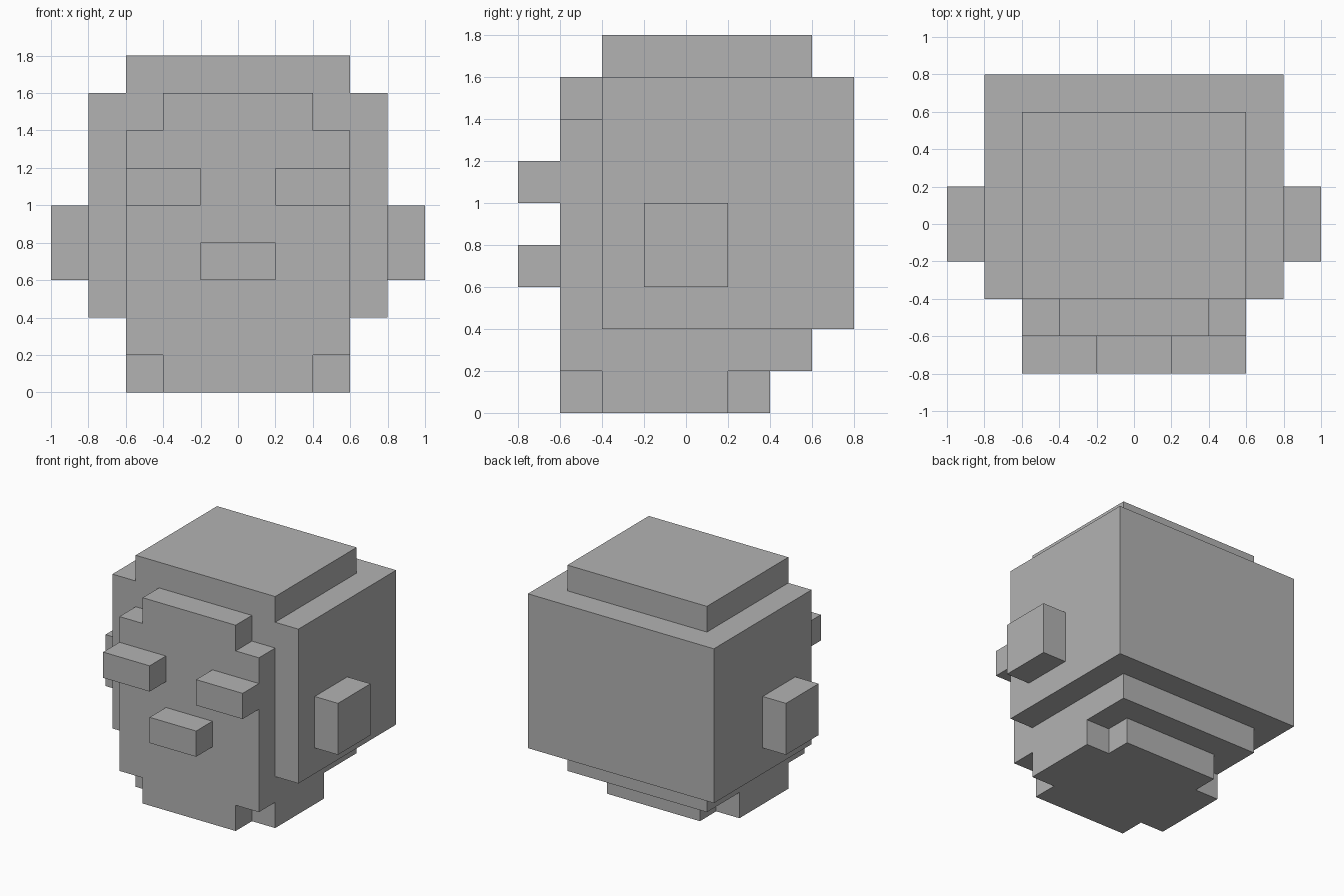
import bpy
import bmesh
from mathutils import Vector

old = bpy.data.objects.get("Cube")
if old:
    bpy.data.objects.remove(old, do_unlink=True)

CELL = 0.2  # edge of one building block

stone = bpy.data.materials.new("plain grey")
stone.use_nodes = True
grey = (0.45, 0.45, 0.45, 1)
stone.diffuse_color = grey
stone.node_tree.nodes["Principled BSDF"].inputs["Base Color"].default_value = grey


def block(x, y, z):
    """All cells inside the given (start, end) ranges, in blocks."""
    return {(i, j, k) for i in range(*x) for j in range(*y) for k in range(*z)}


def build(name, cells):
    """Outer shell of a set of cells, with flat areas merged."""
    bm = bmesh.new()
    for cell in cells:
        for axis in range(3):
            for side in (0, 1):
                step = list(cell)
                step[axis] += 2 * side - 1
                if tuple(step) in cells:
                    continue
                corners = []
                for u, v in ((0, 0), (1, 0), (1, 1), (0, 1)):
                    p = Vector(cell)
                    p[axis] += side
                    p[(axis + 1) % 3] += u
                    p[(axis + 2) % 3] += v
                    corners.append(bm.verts.new(p * CELL))
                bm.faces.new(corners if side else corners[::-1])
    bmesh.ops.remove_doubles(bm, verts=bm.verts, dist=0.001)
    bmesh.ops.dissolve_limit(bm, angle_limit=0.01, verts=bm.verts, edges=bm.edges)
    mesh = bpy.data.meshes.new(name)
    bm.to_mesh(mesh)
    bm.free()
    mesh.materials.append(stone)
    obj = bpy.data.objects.new(name, mesh)
    bpy.context.collection.objects.link(obj)


# Head: hair mass, crown, face, jaw and chin fused into one stepped shell
hair = block((-4, 4), (-2, 4), (2, 8))
crown = block((-3, 3), (-2, 3), (8, 9))
face = block((-3, 3), (-3, -2), (1, 7))
forehead = block((-2, 2), (-3, -2), (7, 8))
jaw = block((-3, 3), (-3, 3), (1, 2))
chin = block((-3, 3), (-2, 1), (0, 1)) | block((-2, 2), (-3, 2), (0, 1))
build("head", hair | crown | face | forehead | jaw | chin)

# Paired ears and brows
for side, ear_x, brow_x in (("left", (4, 5), (1, 3)), ("right", (-5, -4), (-3, -1))):
    build(side + "_ear", block(ear_x, (-1, 1), (3, 5)))
    build(side + "_brow", block(brow_x, (-4, -3), (5, 6)))

# Nose
build("nose", block((-1, 1), (-4, -3), (3, 4)))
